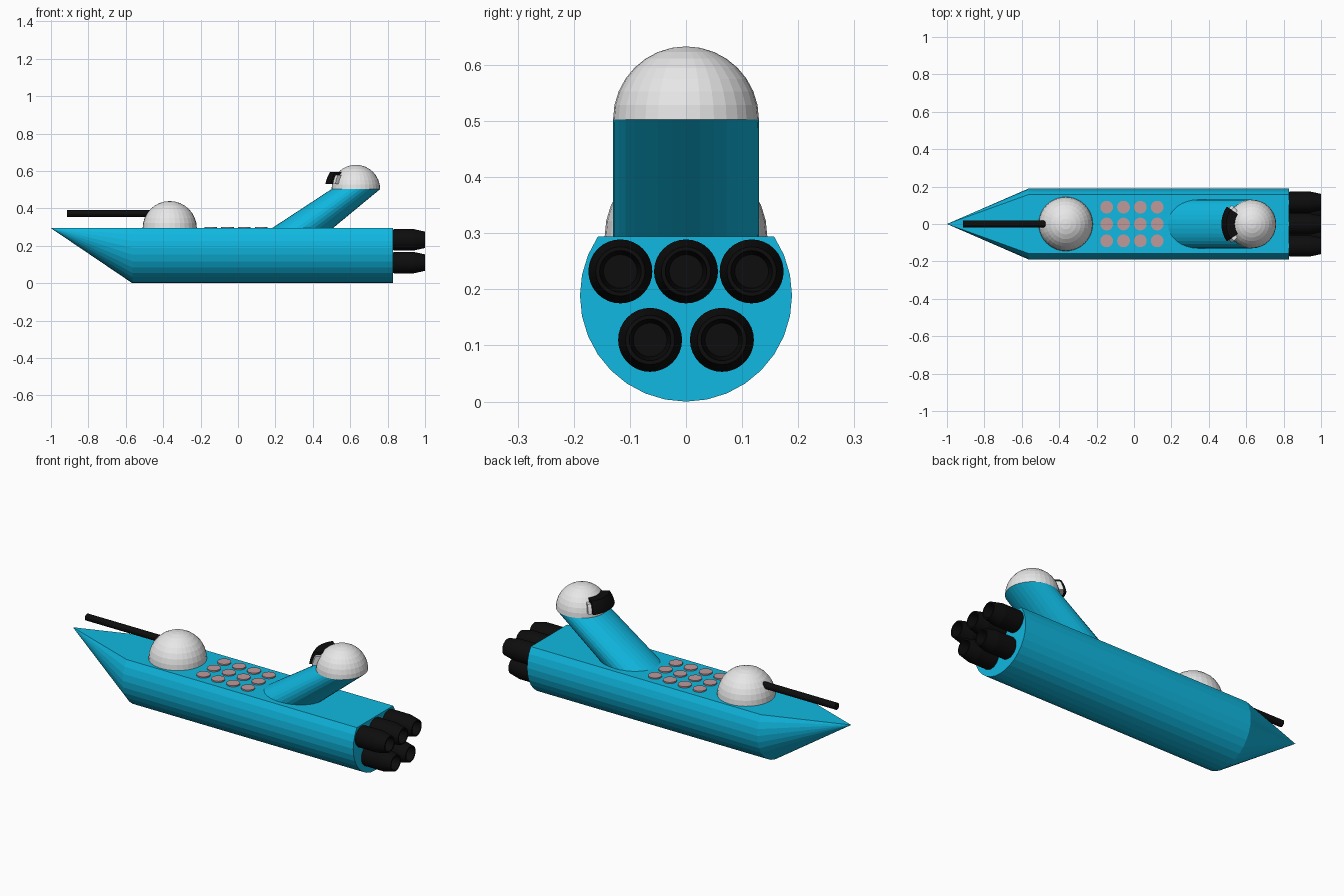
import bpy, bmesh
from math import sin, cos, pi, radians, sqrt

if "Cube" in bpy.data.objects:
    bpy.data.objects.remove(bpy.data.objects["Cube"])


def material(name, rgb):
    m = bpy.data.materials.new(name)
    m.diffuse_color = (*rgb, 1)
    m.use_nodes = True
    m.node_tree.nodes["Principled BSDF"].inputs["Base Color"].default_value = m.diffuse_color
    return m


CYAN = material("cyan hull", (0.005, 0.48, 0.75))
WHITE = material("light grey", (0.8, 0.8, 0.8))
BLACK = material("black", (0.004, 0.004, 0.004))
PINK = material("dusty pink", (0.52, 0.32, 0.33))


def finish(bm, name, mat):
    bmesh.ops.recalc_face_normals(bm, faces=bm.faces)
    me = bpy.data.meshes.new(name)
    bm.to_mesh(me)
    bm.free()
    me.materials.append(mat)
    ob = bpy.data.objects.new(name, me)
    bpy.context.collection.objects.link(ob)
    return ob


def loft(name, rings, mat, caps=True):
    """Skin a list of closed rings of points; a one-point ring is a tip."""
    bm = bmesh.new()
    rows = [[bm.verts.new(p) for p in r] for r in rings]
    for a, b in zip(rows, rows[1:]):
        n = max(len(a), len(b))
        for i in range(n):
            j = (i + 1) % n
            if len(b) == 1:
                bm.faces.new((a[i], a[j], b[0]))
            elif len(a) == 1:
                bm.faces.new((a[0], b[j], b[i]))
            else:
                bm.faces.new((a[i], a[j], b[j], b[i]))
    if caps:
        for r in (rows[0], rows[-1]):
            if len(r) > 2:
                bm.faces.new(r)
    return finish(bm, name, mat)


def ring_z(x, y, z, rx, ry, n=32):
    return [(x + rx * cos(2 * pi * i / n), y + ry * sin(2 * pi * i / n), z) for i in range(n)]


def ring_x(x, y, z, r, n=32):
    return [(x, y + r * cos(2 * pi * i / n), z + r * sin(2 * pi * i / n)) for i in range(n)]


def dome(name, x, z, r):
    rings = [ring_z(x, 0, z + r * sin(k * pi / 16), r * cos(k * pi / 16), r * cos(k * pi / 16))
             for k in range(8)]
    loft(name, rings + [[(x, 0, z + r)]], WHITE)


def visor(name, mat, R, inner, half, z0, z1, cx=0.63, cz=0.503, n=10, m=5):
    """Spherical block wrapped around the front of the cockpit dome."""
    rings = []
    for i in range(n + 1):
        a = radians(180 - half + 2 * half * i / n)
        prof = [(sqrt(R * R - z * z), z) for z in (z0 + (z1 - z0) * k / m for k in range(m + 1))]
        prof += [(inner, z1), (inner, z0)]
        rings.append([(cx + r * cos(a), r * sin(a), cz + z) for r, z in prof])
    loft(name, rings, mat)


# Hull: round section with a flat deck, pointed nose level with the deck
R = 0.189
DECK = R + R * sin(radians(33.75))


def section(x):
    return [p for i, p in enumerate(ring_x(x, 0, R, R)) if not 3 < i < 13]


loft("hull", [section(0.83), section(-0.565), [(-1, 0, DECK)]], CYAN)

# Gun turret and barrel
dome("turret_dome", -0.365, DECK, 0.145)
loft("gun_barrel", [ring_x(-0.915, 0, 0.373, 0.018), ring_x(-0.4, 0, 0.373, 0.018)], BLACK)

# Deck hatches
for i in range(4):
    for j in (-1, 0, 1):
        x = -0.146 + 0.09 * i
        loft("deck_hatch", [ring_z(x, 0.09 * j, DECK - 0.005, 0.034, 0.034),
                            ring_z(x, 0.09 * j, DECK + 0.007, 0.034, 0.034)], PINK)

# Leaning tower with cockpit dome and visor
loft("tower", [ring_z(0.325, 0, DECK - 0.014, 0.165, 0.13),
               ring_z(0.63, 0, 0.503, 0.13, 0.13)], CYAN)
dome("cockpit_dome", 0.63, 0.503, 0.13)
visor("visor_frame", WHITE, 0.152, 0.09, 43, 0.027, 0.075)
visor("visor_glass", BLACK, 0.165, 0.08, 35, 0.027, 0.092)

# Engine nozzles: tapered tubes with a hollow mouth
nozzle = [(0.82, 0.052), (0.835, 0.057), (0.94, 0.057), (1.0, 0.044), (1.0, 0.037), (0.93, 0.03)]
for y, z in [(-0.117, 0.232), (0, 0.232), (0.117, 0.232), (-0.064, 0.11), (0.064, 0.11)]:
    loft("engine_nozzle", [ring_x(x, y, z, r) for x, r in nozzle], BLACK)
